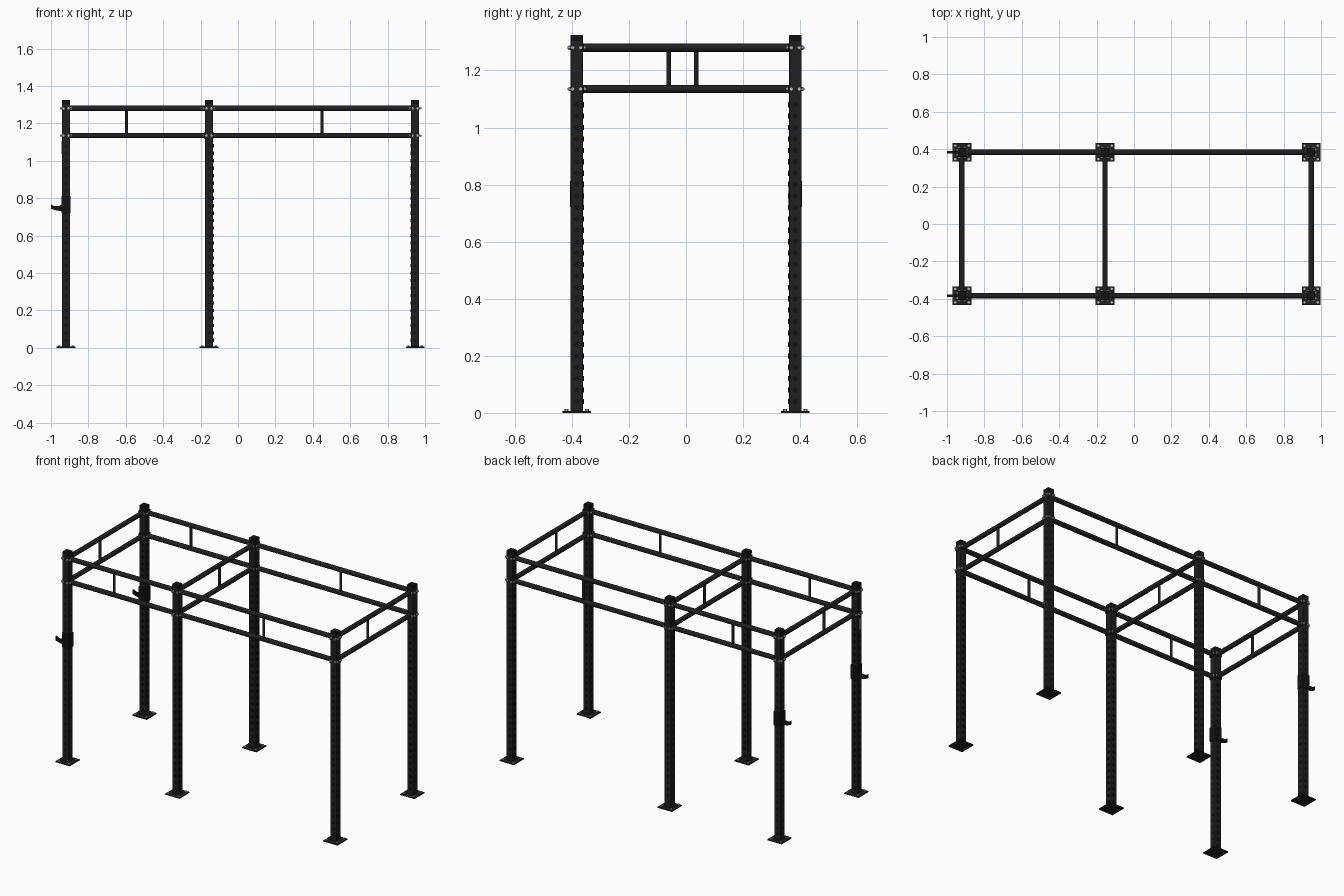
import bpy, bmesh
from math import pi
from mathutils import Matrix, Vector

if "Cube" in bpy.data.objects:
    bpy.data.objects.remove(bpy.data.objects["Cube"], do_unlink=True)


def material(name, rgb, rough=0.6):
    m = bpy.data.materials.new(name)
    m.use_nodes = True
    m.diffuse_color = (*rgb, 1)
    bsdf = m.node_tree.nodes["Principled BSDF"]
    bsdf.inputs["Base Color"].default_value = (*rgb, 1)
    bsdf.inputs["Roughness"].default_value = rough
    return m


BLACK = material("black steel", (0.014, 0.014, 0.015))
DARK = material("dark rubber", (0.006, 0.006, 0.006))
SILVER = material("zinc silver", (0.5, 0.5, 0.5))

AXES = {"x": Matrix.Rotation(pi / 2, 4, "Y"),
        "y": Matrix.Rotation(-pi / 2, 4, "X"),
        "z": Matrix.Identity(4)}


def box(bm, centre, size):
    bmesh.ops.create_cube(bm, size=1, matrix=Matrix.Translation(centre) @ Matrix.Diagonal((*size, 1)))


def rod(bm, centre, axis, radius, length, sides=16):
    bmesh.ops.create_cone(bm, cap_ends=True, segments=sides, radius1=radius, radius2=radius,
                          depth=length, matrix=Matrix.Translation(centre) @ AXES[axis])


def finish(bm, name, mat, smooth=False, bevel=0):
    me = bpy.data.meshes.new(name)
    bm.to_mesh(me)
    bm.free()
    me.materials.append(mat)
    ob = bpy.data.objects.new(name, me)
    bpy.context.collection.objects.link(ob)
    if bevel:
        mod = ob.modifiers.new("edge", "BEVEL")
        mod.width, mod.segments = bevel, 2
    if smooth:
        bpy.ops.object.select_all(action="DESELECT")
        ob.select_set(True)
        bpy.context.view_layer.objects.active = ob
        bpy.ops.object.shade_smooth_by_angle(angle=pi / 5)
    return ob


XS = {"right": -0.92, "middle": -0.155, "left": 0.947}
YS = {"front": -0.383, "back": 0.383}
LEVELS = (1.28, 1.135)
W = 0.043
H = W / 2
TOP = 1.325

# Uprights with base plates, caps, hole rows and bolts
for xn, x in XS.items():
    for yn, y in YS.items():
        label = f"{yn}_{xn}"
        bm = bmesh.new()
        box(bm, (x, y, TOP / 2), (W, W, TOP - 0.01))
        finish(bm, f"{label}_post", BLACK, bevel=0.003)

        bm = bmesh.new()
        box(bm, (x, y, 0.003), (0.1, 0.1, 0.006))
        finish(bm, f"{label}_base_plate", BLACK)

        bm = bmesh.new()
        box(bm, (x, y, TOP - 0.012), (W + 0.001, W + 0.001, 0.024))
        finish(bm, f"{label}_post_cap", DARK, bevel=0.004)

        # raised collars on inner faces, flush discs elsewhere
        bm = bmesh.new()
        inner_x = {"right": 0, "middle": 1, "left": -1}[xn]
        inner_y = 1 if y < 0 else -1
        for i in range(27):
            z = 0.04 + 0.04 * i
            for s in (-1, 1):
                tx = 0.008 if s == inner_x else 0.001
                ty = 0.008 if s == inner_y else 0.001
                rod(bm, (x + s * H, y, z), "x", 0.009, tx, 10)
                rod(bm, (x, y + s * H, z), "y", 0.009, ty, 10)
        finish(bm, f"{label}_post_holes", DARK)

        bm = bmesh.new()
        for a in (-1, 1):
            for b in (-1, 1):
                rod(bm, (x + a * 0.036, y + b * 0.036, 0.009), "z", 0.007, 0.008, 6)
        finish(bm, f"{label}_anchor_bolts", SILVER)

        # bolts through both directions at each beam level
        bm = bmesh.new()
        for z in LEVELS:
            for s in (-1, 1):
                rod(bm, (x, y + s * 0.014, z), "x", 0.004, 0.066, 8)
                rod(bm, (x + s * 0.014, y, z), "y", 0.004, 0.066, 8)
                for e in (-1, 1):
                    rod(bm, (x + e * (H + 0.004), y + s * 0.014, z), "x", 0.0075, 0.008, 6)
                    rod(bm, (x + s * 0.014, y + e * (H + 0.004), z), "y", 0.0075, 0.008, 6)
        finish(bm, f"{label}_joint_bolts", SILVER)


def ladder_beam(name, start, end, axis, strut):
    """Two round rails with end flanges, joined by one upright strut."""
    a, b = Vector((*start, 0)), Vector((*end, 0))
    d = (b - a).normalized()
    a, b = a + d * H, b - d * H
    rails, flanges, bar = bmesh.new(), bmesh.new(), bmesh.new()
    for z in LEVELS:
        up = Vector((0, 0, z))
        rod(rails, (a + b) / 2 + up, axis, 0.0145, (b - a).length, 20)
        for p in (a + d * 0.002, b - d * 0.002):
            size = (0.004, W, 0.03) if axis == "x" else (W, 0.004, 0.03)
            box(flanges, p + up, size)
    rod(bar, (*strut, sum(LEVELS) / 2), "z", 0.008, LEVELS[0] - LEVELS[1], 12)
    finish(rails, f"{name}_rails", BLACK, smooth=True)
    finish(flanges, f"{name}_flanges", BLACK)
    finish(bar, f"{name}_strut", BLACK, smooth=True)


# Long sides and cross frames
for yn, y in YS.items():
    ladder_beam(f"{yn}_short_beam", (XS["right"], y), (XS["middle"], y), "x", (-0.595, y))
    ladder_beam(f"{yn}_long_beam", (XS["middle"], y), (XS["left"], y), "x", (0.448, y))
for xn, x in XS.items():
    ladder_beam(f"{xn}_cross_beam", (x, YS["front"]), (x, YS["back"]), "y",
                (x, 0.036 if xn == "middle" else -0.06))

# Bar hooks: sleeve round the post and an upturned arm
ARM = [(-0.94, 0.768), (-0.96, 0.757), (-0.982, 0.757), (-1.0, 0.768),
       (-1.0, 0.744), (-0.975, 0.735), (-0.94, 0.73)]
for yn, y in YS.items():
    bm = bmesh.new()
    box(bm, (XS["right"], y, 0.767), (0.05, 0.047, 0.092))
    finish(bm, f"{yn}_hook_sleeve", DARK, bevel=0.002)
    bm = bmesh.new()
    face = bm.faces.new([bm.verts.new((px, y - 0.007, pz)) for px, pz in ARM])
    ext = bmesh.ops.extrude_face_region(bm, geom=[face])
    moved = [v for v in ext["geom"] if isinstance(v, bmesh.types.BMVert)]
    bmesh.ops.translate(bm, verts=moved, vec=(0, 0.014, 0))
    bmesh.ops.recalc_face_normals(bm, faces=bm.faces)
    finish(bm, f"{yn}_hook_arm", DARK)

# Small pale badge strip on the outer face of one post
bm = bmesh.new()
box(bm, (XS["right"] - H - 0.001, YS["front"], 1.07), (0.003, 0.012, 0.07))
finish(bm, "badge_strip", SILVER)
